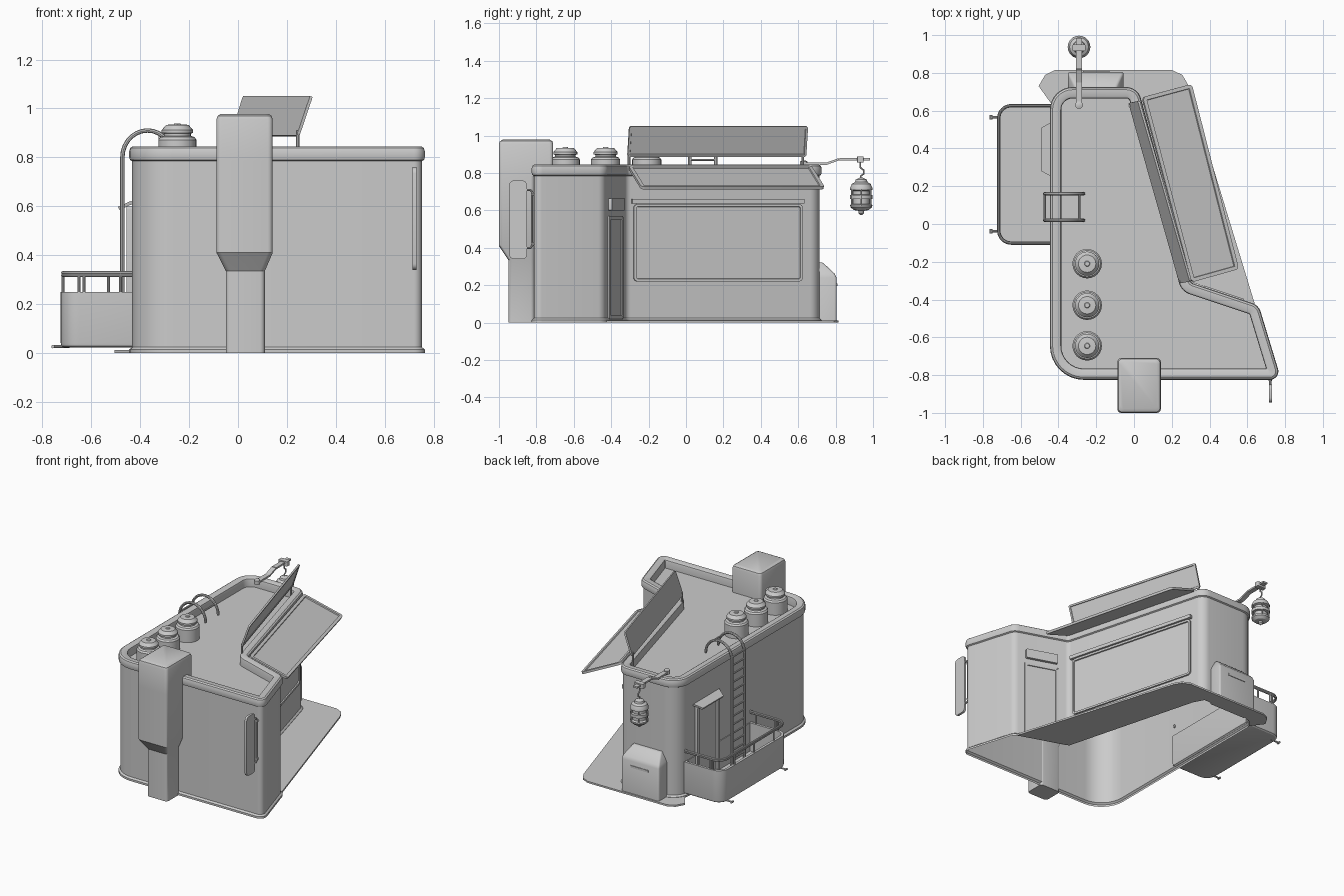
import bpy, bmesh, math
from mathutils import Vector, Matrix

def mesh(name, verts, faces):
    me = bpy.data.meshes.new(name)
    me.from_pydata(verts, [], faces)
    ob = bpy.data.objects.new(name, me)
    bpy.context.collection.objects.link(ob)
    return ob

def outline(poly, d=0.0, seg=8):
    """Counter-clockwise (x, y, radius) corners -> rounded outline, inset by d."""
    out, n = [], len(poly)
    for i, (x, y, r) in enumerate(poly):
        p, a, b = (Vector(poly[k % n][:2]) for k in (i, i - 1, i + 1))
        d1, d2 = (p - a).normalized(), (b - p).normalized()
        n1, n2 = Vector((-d1.y, d1.x)), Vector((-d2.y, d2.x))
        m = (n1 + n2) / (1 + n1.dot(n2))
        turn = math.atan2(d1.x * d2.y - d1.y * d2.x, d1.dot(d2))
        s = 1 if turn > 0 else -1
        rr = max(r - s * d, 0.003)
        c = p + m * (d + s * rr)
        for k in range(seg + 1):
            out.append(c + Matrix.Rotation(turn * k / seg, 2) @ (n1 * -s * rr))
    return out

def loft(name, rings, bottom=True, top=True):
    n = len(rings[0])
    verts = [v for ring in rings for v in ring]
    faces = [(i * n + j, i * n + (j + 1) % n, (i + 1) * n + (j + 1) % n, (i + 1) * n + j)
             for i in range(len(rings) - 1) for j in range(n)]
    if bottom:
        faces.append(tuple(reversed(range(n))))
    if top:
        faces.append(tuple(range(len(verts) - n, len(verts))))
    return mesh(name, verts, faces)

def shell(name, poly, profile, bottom=True, top=True):
    return loft(name, [[(p.x, p.y, z) for p in outline(poly, d)] for d, z in profile], bottom, top)

def stack(name, sections, r=0.02):
    rings = []
    for x0, x1, y0, y1, z in sections:
        poly = [(x0, y0, r), (x1, y0, r), (x1, y1, r), (x0, y1, r)]
        rings.append([(p.x, p.y, z) for p in outline(poly, 0, 4)])
    return loft(name, rings)

def lathe(name, x, y, profile, n=24):
    return loft(name, [[(x + r * math.cos(2 * math.pi * k / n), y + r * math.sin(2 * math.pi * k / n), z)
                        for k in range(n)] for r, z in profile])

def slab(name, quad, t, r=0.0, inset=0.0, depth=0.0):
    """Plate grown by t from a quad, with rounded corners and an optional recessed face."""
    q = [Vector(p) for p in quad]
    nrm = (q[1] - q[0]).cross(q[3] - q[0]).normalized()
    ob = mesh(name, q + [p + nrm * t for p in q],
              [(3, 2, 1, 0), (4, 5, 6, 7)] + [(i, (i + 1) % 4, (i + 1) % 4 + 4, i + 4) for i in range(4)])
    bm = bmesh.new()
    bm.from_mesh(ob.data)
    if r:
        es = [e for e in bm.edges if abs((e.verts[0].co - e.verts[1].co).normalized().dot(nrm)) > 0.99]
        bmesh.ops.bevel(bm, geom=es, offset=r, segments=4, profile=0.5, affect='EDGES')
    if inset:
        bm.normal_update()
        f = max(bm.faces, key=lambda f: f.normal.dot(nrm) + f.calc_area())
        bmesh.ops.inset_individual(bm, faces=[f], thickness=inset, depth=0)
        bmesh.ops.inset_individual(bm, faces=[f], thickness=0.002, depth=-depth)
    bm.to_mesh(ob.data)
    bm.free()
    return ob

def wall_slab(name, a, b, s0, s1, z0, z1, t, **kw):
    """Plate on the wall running a -> b (outside on the right hand)."""
    a, b = Vector(a), Vector(b)
    p, q = a.lerp(b, s0), a.lerp(b, s1)
    return slab(name, [(p.x, p.y, z0), (q.x, q.y, z0), (q.x, q.y, z1), (p.x, p.y, z1)], t, **kw)

def tube(name, pts, r=0.008):
    cu = bpy.data.curves.new(name, 'CURVE')
    cu.dimensions, cu.bevel_depth, cu.bevel_resolution, cu.use_fill_caps = '3D', r, 2, True
    sp = cu.splines.new('POLY')
    sp.points.add(len(pts) - 1)
    for s, p in zip(sp.points, pts):
        s.co = (*p, 1)
    ob = bpy.data.objects.new(name, cu)
    bpy.context.collection.objects.link(ob)
    return ob

# main building: open-bottomed walls, parapet and sunken roof
body = [(-0.445, -0.825, 0.18), (0.78, -0.825, 0.045), (0.66, -0.43, 0.07),
        (0.30, -0.31, 0.03), (0.02, 0.725, 0.08), (-0.445, 0.725, 0.12)]
shell("walls", body, [(0, 0), (0, 0.014), (0.012, 0.024), (0.012, 0.80)], False, False)
shell("parapet_roof", body, [(0.012, 0.785), (0.003, 0.79), (0, 0.80), (0, 0.825), (0.004, 0.838), (0.014, 0.845),
                             (0.048, 0.845), (0.057, 0.84), (0.06, 0.83), (0.06, 0.785)], False, True)

# pavement apron around the back and the shop side
apron = [(-0.44, 0.64), (-0.40, 0.69), (-0.33, 0.715), (0, 0.715), (0.04, 0.64), (0.295, -0.305), (0.64, -0.425),
         (0.285, 0.74), (0.255, 0.79), (0.20, 0.815), (-0.42, 0.815), (-0.47, 0.79), (-0.505, 0.73)][::-1]
loft("apron", [[(x, y, z) for x, y in apron] for z in (0, 0.012)])

# shop front: window shutter, rail, awning
wa, wb = (0.291, -0.313), (0.011, 0.722)
wall_slab("shutter", wa, wb, 0.03, 0.905, 0.22, 0.635, 0.012, r=0.025, inset=0.014, depth=0.008)
wall_slab("shutter_rail", wa, wb, 0.02, 0.91, 0.638, 0.662, 0.022)
slab("awning", [(0.55, -0.24, 0.712), (0.30, 0.74, 0.712), (0.04, 0.67, 0.825), (0.30, -0.31, 0.825)],
     0.016, r=0.02, inset=0.02, depth=0.008)

# side entrance in the notch
da, db = (0.655, -0.442), (0.292, -0.321)
wall_slab("entrance_door", da, db, 0.2, 0.82, 0.02, 0.57, 0.008, r=0.01, inset=0.02, depth=0.006)
wall_slab("entrance_lamp", da, db, 0.22, 0.80, 0.60, 0.665, 0.02, r=0.008)

# roof billboard on two legs
slab("billboard", [(0.24, -0.315, 0.89), (-0.03, 0.64, 0.89), (0.02, 0.65, 1.052), (0.295, -0.305, 1.052)],
     0.012, r=0.012, inset=0.012, depth=0.004)
for x, y in ((0.245, -0.305), (-0.022, 0.625)):
    tube("billboard_leg", [(x, y, 0.785), (x, y, 0.91)], 0.007)

# chimney duct on the front
stack("chimney", [(-0.05, 0.11, -0.95, -0.81, 0), (-0.05, 0.11, -0.95, -0.81, 0.335),
                  (-0.088, 0.142, -1.0, -0.81, 0.41), (-0.088, 0.142, -1.0, -0.81, 0.785),
                  (-0.088, 0.142, -1.0, -0.71, 0.786), (-0.088, 0.142, -1.0, -0.71, 0.955),
                  (-0.083, 0.137, -0.995, -0.715, 0.97), (-0.07, 0.124, -0.98, -0.728, 0.978)])

# roof vents
for y in (-0.21, -0.43, -0.645):
    lathe("roof_vent", -0.248, y, [(0.078, 0.785), (0.078, 0.872), (0.07, 0.883), (0.055, 0.888), (0.055, 0.897),
                                   (0.064, 0.9), (0.064, 0.912), (0.046, 0.933), (0.015, 0.935), (0.012, 0.939)])

# hanging blade sign at the front corner
slab("blade_sign", [(0.714, -0.945, 0.34), (0.714, -0.85, 0.34), (0.714, -0.85, 0.76), (0.714, -0.945, 0.76)],
     0.016, r=0.025)
tube("blade_bracket", [(0.722, -0.86, 0.71), (0.722, -0.832, 0.71), (0.722, -0.824, 0.70),
                       (0.722, -0.824, 0.41), (0.722, -0.832, 0.40), (0.722, -0.86, 0.40)], 0.006)
for z in (0.69, 0.42):
    tube("blade_mount", [(0.722, -0.83, z), (0.722, -0.805, z)], 0.009)

# balcony tub with railing and pins
tub = [(-0.42, 0.635, 0.003), (-0.725, 0.635, 0.075), (-0.725, -0.11, 0.075), (-0.42, -0.11, 0.003)]
shell("balcony", tub, [(0.012, 0.022), (0.003, 0.028), (0, 0.04), (0, 0.25), (0.018, 0.25), (0.018, 0.05)])
for z in (0.328, 0.318):
    tube("balcony_rail", [(p.x, p.y, z) for p in outline(tub, 0.009)], 0.007)
for x, y in ((-0.716, 0.04), (-0.716, 0.26), (-0.716, 0.48), (-0.65, 0.626), (-0.63, 0.626), (-0.53, 0.626),
             (-0.65, -0.101), (-0.63, -0.101), (-0.48, -0.101)):
    tube("rail_post", [(x, y, 0.24), (x, y, 0.325)], 0.006)
for y in (0.565, -0.038):
    tube("balcony_pin", [(-0.757, y - 0.012, 0.026), (-0.757, y + 0.012, 0.026)], 0.007)
    tube("balcony_pin_rod", [(-0.757, y, 0.026), (-0.69, y, 0.026)], 0.006)

# balcony door with a small canopy
slab("balcony_door", [(-0.43, 0.52, 0.05), (-0.43, 0.27, 0.05), (-0.43, 0.27, 0.60), (-0.43, 0.52, 0.60)],
     0.026, r=0.012, inset=0.022, depth=0.018)
slab("door_canopy", [(-0.43, 0.25, 0.61), (-0.43, 0.54, 0.61), (-0.485, 0.51, 0.585), (-0.485, 0.28, 0.585)], 0.014)

# ladder hooked over the parapet
hook = [(-0.37 - 0.103 * math.cos(a), 0.80 + 0.11 * math.sin(a)) for a in [math.pi * k / 14 for k in range(15)]]
for y in (0.02, 0.16):
    tube("ladder_side", [(-0.473, y, 0.05)] + [(x, y, z) for x, z in hook], 0.009)
for k in range(13):
    tube("ladder_rung", [(-0.473, 0.02, 0.10 + 0.06 * k), (-0.473, 0.16, 0.10 + 0.06 * k)], 0.006)
tube("ladder_top_rung", [(-0.29, 0.02, 0.87), (-0.29, 0.16, 0.87)], 0.006)

# utility box on the back wall
stack("utility_box", [(-0.35, -0.055, 0.70, 0.805, 0), (-0.35, -0.055, 0.70, 0.805, 0.24),
                      (-0.345, -0.06, 0.70, 0.795, 0.262), (-0.315, -0.09, 0.70, 0.735, 0.318),
                      (-0.31, -0.095, 0.70, 0.725, 0.322)], 0.012)
slab("utility_slot", [(-0.13, 0.803, 0.195), (-0.27, 0.803, 0.195), (-0.27, 0.803, 0.21), (-0.13, 0.803, 0.21)], 0.006)

# lantern arm, clamp and hook
arm = [(0.625, 0.843), (0.75, 0.843), (0.82, 0.868), (0.985, 0.868)]
for (y0, z0), (y1, z1) in zip(arm, arm[1:]):
    slab("lantern_arm", [(-0.308, y0, z0), (-0.274, y0, z0), (-0.274, y1, z1), (-0.308, y1, z1)], 0.012)
lathe("arm_bolt", -0.291, 0.63, [(0.02, 0.835), (0.02, 0.862), (0.01, 0.866)], 16)
stack("arm_clamp", [(-0.325, -0.257, 0.915, 0.95, 0.855), (-0.325, -0.257, 0.915, 0.95, 0.888)], 0.006)
tube("lantern_hook", [(-0.291, 0.932, 0.86), (-0.291, 0.932, 0.83), (-0.291, 0.95, 0.815), (-0.291, 0.95, 0.795),
                      (-0.291, 0.935, 0.785), (-0.291, 0.935, 0.76)], 0.005)

# lantern: capped body, belt and ribs
lx, ly = -0.291, 0.937
lathe("lantern", lx, ly, [(0.008, 0.775), (0.03, 0.765), (0.033, 0.752), (0.05, 0.742), (0.06, 0.72), (0.06, 0.71),
                          (0.044, 0.705), (0.044, 0.635), (0.06, 0.63), (0.058, 0.618), (0.04, 0.602),
                          (0.014, 0.598), (0.014, 0.585), (0.004, 0.575)][::-1])
lathe("lantern_belt", lx, ly, [(0.044, 0.66), (0.06, 0.662), (0.06, 0.682), (0.044, 0.684)])
for k in range(6):
    c, s = math.cos(k * math.pi / 3), math.sin(k * math.pi / 3)
    tube("lantern_rib", [(lx + 0.056 * c, ly + 0.056 * s, 0.625), (lx + 0.056 * c, ly + 0.056 * s, 0.715)], 0.005)

# turn tubes into meshes and smooth everything by angle
bpy.ops.object.select_all(action='SELECT')
bpy.context.view_layer.objects.active = bpy.data.objects["walls"]
bpy.ops.object.convert(target='MESH')
bpy.ops.object.shade_smooth_by_angle(angle=math.radians(30))
